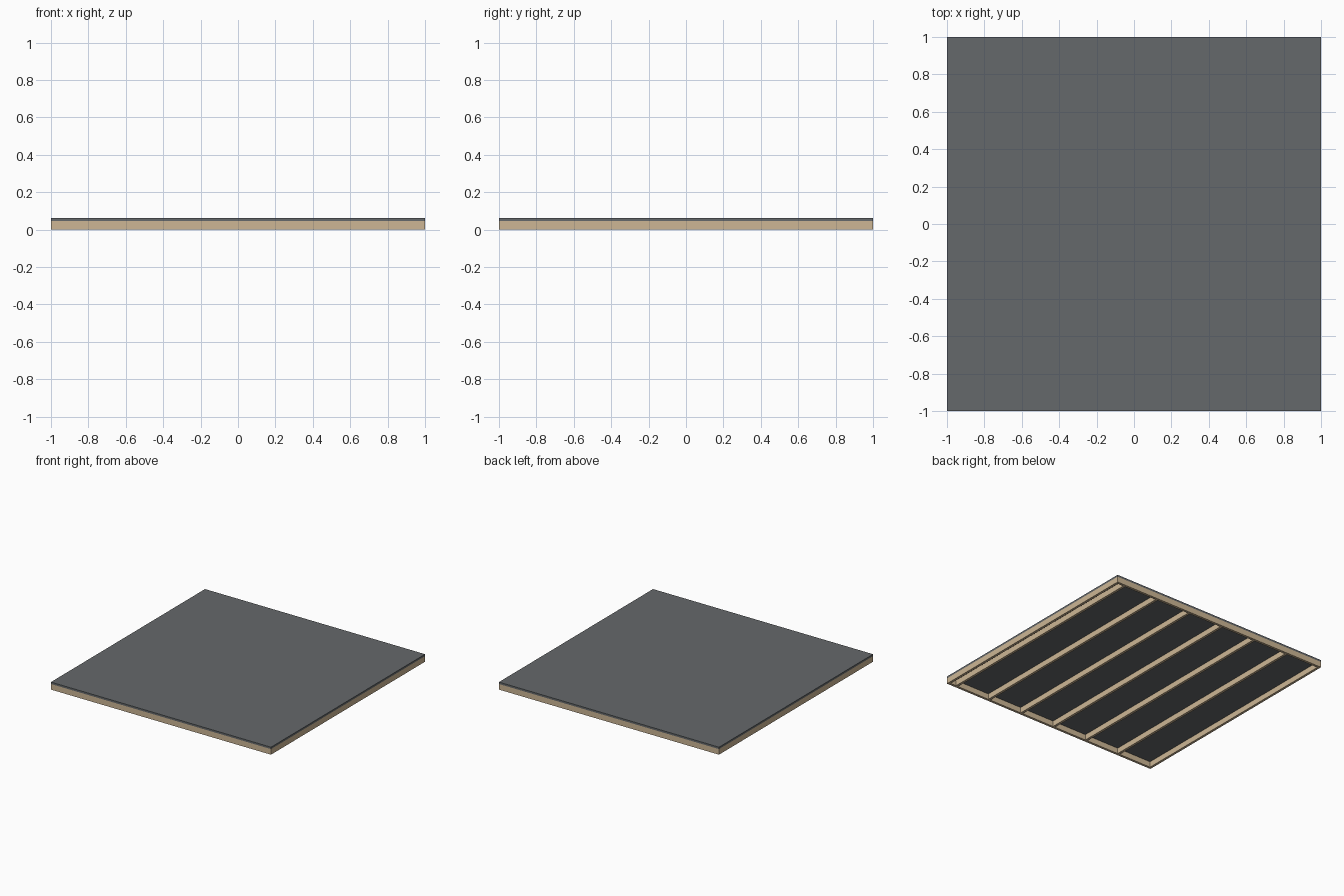
import bpy

if "Cube" in bpy.data.objects:
    bpy.data.objects.remove(bpy.data.objects["Cube"])

def mat(name, rgb):
    m = bpy.data.materials.new(name)
    m.diffuse_color = (*rgb, 1)
    m.use_nodes = True
    m.node_tree.nodes["Principled BSDF"].inputs["Base Color"].default_value = m.diffuse_color
    return m

TAN = mat("timber tan", (0.61, 0.47, 0.30))
GREY = mat("slate grey", (0.13, 0.14, 0.147))

def box(name, x0, x1, y0, y1, z0, z1, material):
    v = [(x, y, z) for x in (x0, x1) for y in (y0, y1) for z in (z0, z1)]
    f = [(0, 1, 3, 2), (4, 6, 7, 5), (0, 4, 5, 1), (2, 3, 7, 6), (0, 2, 6, 4), (1, 5, 7, 3)]
    me = bpy.data.meshes.new(name)
    me.from_pydata(v, [], f)
    me.materials.append(material)
    ob = bpy.data.objects.new(name, me)
    bpy.context.collection.objects.link(ob)

H, TOP, T = 0.046, 0.062, 0.02   # frame height, overall height, board thickness

# Deck sheet on top
box("deck_sheet", -1, 1, -1, 1, H, TOP, GREY)

# Rim boards, each side made of two lengths, overlapping round the corners
for s, fb, lr in ((1, "back", "right"), (-1, "front", "left")):
    for i, (a, b) in enumerate(((-1 + T, 0.01), (0.01, 1))):
        x0, x1 = sorted((a * s, b * s))
        y0, y1 = sorted((s * (1 - T), s))
        box(f"{fb}_rim_board_{i + 1}", x0, x1, y0, y1, 0, H, TAN)
    for i, (a, b) in enumerate(((-1, -0.01), (-0.01, 1 - T))):
        y0, y1 = sorted((a * s, b * s))
        x0, x1 = sorted((s * (1 - T), s))
        box(f"{lr}_rim_board_{i + 1}", x0, x1, y0, y1, 0, H, TAN)

# Joists, evenly spaced from the left rim; one is joined mid-length
for i in range(1, 7):
    x = -0.99 + 0.318 * i
    spans = ((-1 + T, 0), (0, 1 - T)) if i == 2 else ((-1 + T, 1 - T),)
    for j, (y0, y1) in enumerate(spans):
        box(f"joist_{i}_{j + 1}", x - T / 2, x + T / 2, y0, y1, 0, H, TAN)
